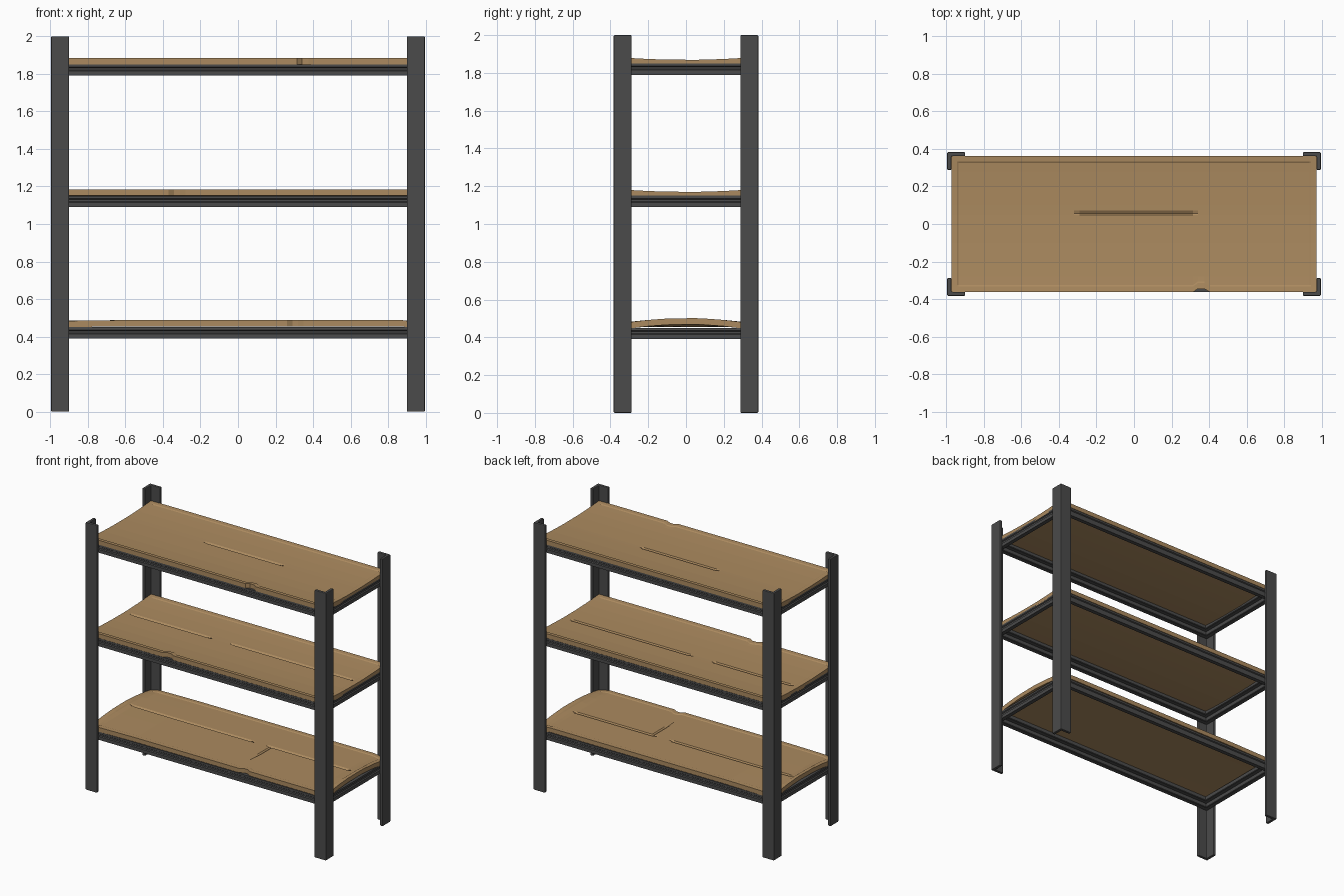
import bpy, bmesh

if "Cube" in bpy.data.objects:
    bpy.data.objects.remove(bpy.data.objects["Cube"])

def material(name, rgb):
    m = bpy.data.materials.new(name)
    m.diffuse_color = (*rgb, 1)
    m.use_nodes = True
    m.node_tree.nodes["Principled BSDF"].inputs["Base Color"].default_value = m.diffuse_color
    return m

STEEL = material("dark_steel", (0.07, 0.07, 0.07))
WOOD = material("board_wood", (0.41, 0.255, 0.115))

def finish(bm, name, mat):
    bmesh.ops.recalc_face_normals(bm, faces=bm.faces)
    me = bpy.data.meshes.new(name)
    bm.to_mesh(me)
    bm.free()
    me.materials.append(mat)
    ob = bpy.data.objects.new(name, me)
    bpy.context.collection.objects.link(ob)
    return ob

# Corner posts: L-shaped angle with small bevels
def post(name, sx, sy):
    X, Y, L, t = 0.995, 0.383, 0.095, 0.022
    pts = [(0, 0), (L, 0), (L, t), (t, t), (t, L), (0, L)]
    bm = bmesh.new()
    f = bm.faces.new([bm.verts.new((sx * (X - a), sy * (Y - b), 0)) for a, b in pts])
    top = bmesh.ops.extrude_face_region(bm, geom=[f])["geom"]
    bmesh.ops.translate(bm, vec=(0, 0, 2), verts=[v for v in top if isinstance(v, bmesh.types.BMVert)])
    ob = finish(bm, name, STEEL)
    b = ob.modifiers.new("bevel", "BEVEL")
    b.width = 0.005
    b.segments = 2

# Beam frame: grooved profile swept round a mitred rectangle
def frame(name, z):
    prof = [(0, 0), (0, -.014), (.007, -.019), (.007, -.03), (0, -.035), (0, -.06), (.03, -.06),
            (.034, -.056), (.034, -.03), (.062, -.03), (.066, -.026), (.066, 0)]
    bm = bmesh.new()
    rings = [[bm.verts.new((sx * (.973 - d), sy * (.361 - d), z + h)) for d, h in prof]
             for sx, sy in ((-1, -1), (1, -1), (1, 1), (-1, 1))]
    n = len(prof)
    for i in range(4):
        a, b = rings[i], rings[(i + 1) % 4]
        for j in range(n):
            k = (j + 1) % n
            bm.faces.new((a[j], a[k], b[k], b[j]))
    finish(bm, name, STEEL)

# Worn board: warped slab with a recessed field, a front chip and cracks
def board(name, z, warp, chip, cracks, cross=None):
    X, Y, t, rim, drop = .973, .363, .033, (.03, .038), .004
    xs = {-X, X, chip - .045, chip - .015, chip + .015, chip + .045}
    ys = {-Y, Y}
    for r in rim:
        xs |= {r - X, X - r}
        ys |= {r - Y, Y - r}
    xs |= {-.9, .9, -.6, 0.0, .6}
    ys |= {-.28, -.2, -.1, .1, .2, .28}
    for a, b, y in cracks:
        xs |= {a, a + .03, b - .03, b}
        ys |= {y - .008, y, y + .016}
    if cross:
        xs |= {cross - .01, cross, cross + .01}
    xs, ys = sorted(xs), sorted(ys)

    def dip(x, y):
        d = drop if abs(x) < X - rim[1] + 1e-4 and abs(y) < Y - rim[1] + 1e-4 else 0
        for a, b, cy in cracks:
            if a < x < b and abs(y - cy) < 1e-4:
                d += .01
        if cross and abs(x - cross) < 1e-4 and -.11 < y < .05:
            d += .007
        return d

    bm = bmesh.new()
    grid = []
    for top in (1, 0):
        layer = []
        for x in xs:
            col = []
            for y in ys:
                # the chip pushes the front rows inward
                cy = y
                if y < -.3 and abs(x - chip) < .02:
                    cy += .018
                h = z + warp(x, y) + (t - dip(x, y) if top else 0)
                col.append(bm.verts.new((x, cy, h)))
            layer.append(col)
        grid.append(layer)
    nx, ny = len(xs), len(ys)
    for g in grid:
        for i in range(nx - 1):
            for j in range(ny - 1):
                bm.faces.new((g[i][j], g[i + 1][j], g[i + 1][j + 1], g[i][j + 1]))
    up, lo = grid
    loop = ([(i, 0) for i in range(nx)] + [(nx - 1, j) for j in range(1, ny)]
            + [(i, ny - 1) for i in range(nx - 2, -1, -1)] + [(0, j) for j in range(ny - 2, 0, -1)])
    for (i, j), (k, l) in zip(loop, loop[1:] + loop[:1]):
        bm.faces.new((up[i][j], up[k][l], lo[k][l], lo[i][j]))
    finish(bm, name, WOOD)

def sag(x, y):
    return -.015 * (1 - (y / .363) ** 2)

def curl(x, y):
    # ends of the lowest board bow upward
    return (.014 - .033 * (y / .363) ** 2) * max(0, (abs(x) - .88) / .093)

for sx, side in ((-1, "left"), (1, "right")):
    for sy, end in ((-1, "front"), (1, "back")):
        post(f"{end}_{side}_post", sx, sy)

for nm, z in (("lower", .45), ("middle", 1.15), ("upper", 1.85)):
    frame(nm + "_beam_frame", z)

board("upper_board", 1.851, sag, .36, [(-.32, .34, .055)])
board("middle_board", 1.152, sag, -.325, [(-.93, -.25, .05), (-.1, .92, .05)])
board("lower_board", .455, curl, .305, [(-.93, .1, .05), (.2, .9, .05)], cross=.24)
